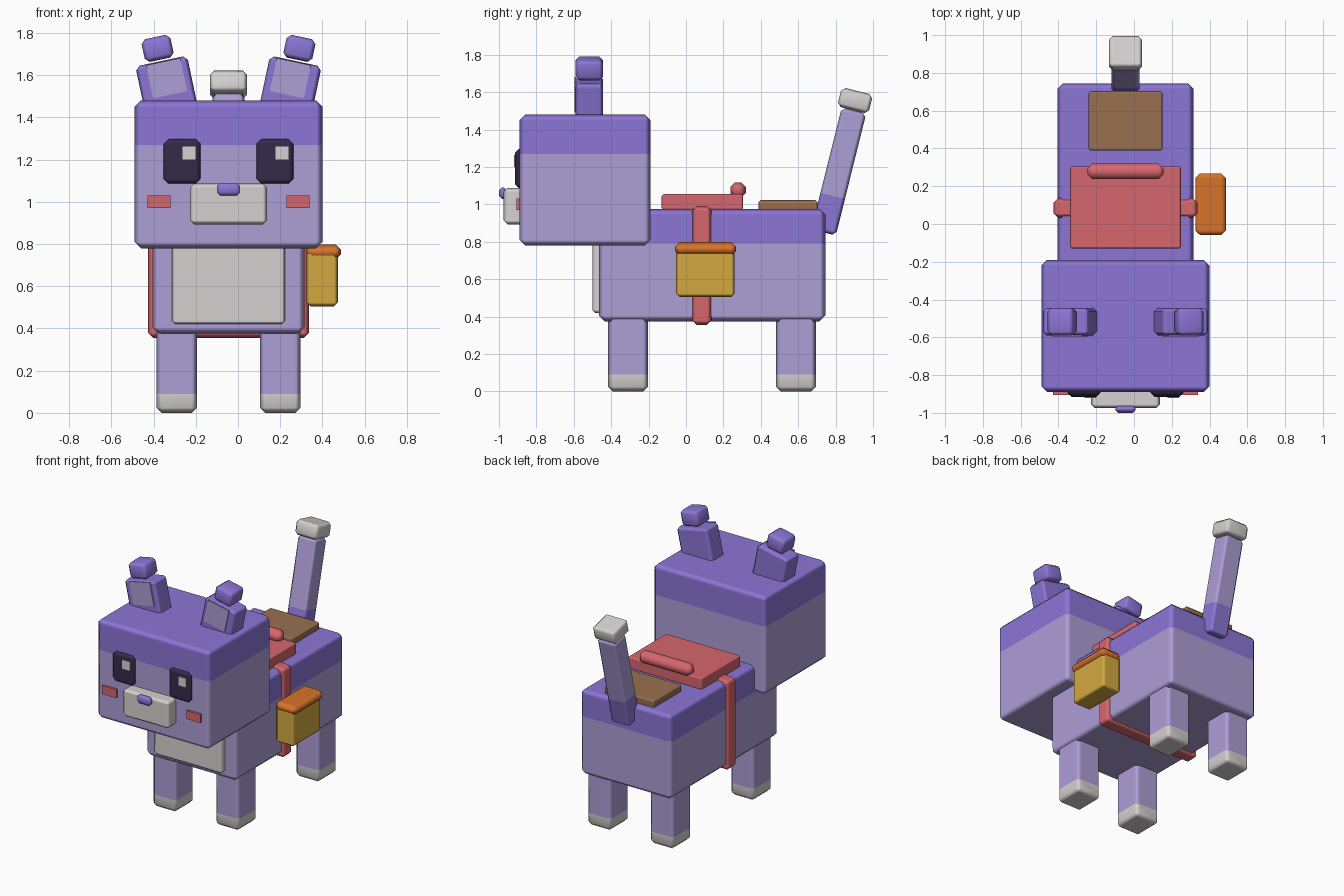
import bpy
import bmesh
from math import radians
from mathutils import Matrix, Vector

old = bpy.data.objects.get("Cube")
if old:
    bpy.data.objects.remove(old, do_unlink=True)

MID = -0.045  # symmetry plane of the animal; the side bag shifts it off centre


def linear(c):
    return c / 12.92 if c <= 0.04045 else ((c + 0.055) / 1.055) ** 2.4


def make_material(name, r, g, b):
    mat = bpy.data.materials.new(name)
    colour = (linear(r), linear(g), linear(b), 1)
    mat.diffuse_color = colour
    mat.use_nodes = True
    for node in mat.node_tree.nodes:
        if node.type == 'BSDF_PRINCIPLED':
            node.inputs["Base Color"].default_value = colour
    return mat


purple = make_material("purple fur", 0.55, 0.46, 0.84)
lavender = make_material("lavender fur", 0.68, 0.62, 0.84)
white = make_material("white fur", 0.84, 0.82, 0.82)
red = make_material("red cloth", 0.84, 0.40, 0.43)
brown = make_material("brown leather", 0.60, 0.44, 0.31)
orange = make_material("orange leather", 0.85, 0.45, 0.16)
yellow = make_material("yellow cloth", 0.83, 0.66, 0.25)
dark = make_material("dark eye", 0.20, 0.17, 0.29)


def block(name, centre, size, mat, bevel=0.02, tilt=0, axis='Y', upper=None, split=0):
    """Chamfered box; faces above local height `split` take the `upper` material."""
    bm = bmesh.new()
    bmesh.ops.create_cube(bm, size=1, matrix=Matrix.Diagonal((*size, 1)))
    if bevel:
        bmesh.ops.bevel(bm, geom=bm.edges[:], offset=bevel, segments=1,
                        affect='EDGES', profile=0.5)
    if upper:
        bmesh.ops.bisect_plane(bm, geom=bm.verts[:] + bm.edges[:] + bm.faces[:],
                               plane_co=(0, 0, split), plane_no=(0, 0, 1))
        for face in bm.faces:
            face.material_index = int(face.calc_center_median().z > split)
    for face in bm.faces:
        face.smooth = bool(bevel)
    bmesh.ops.recalc_face_normals(bm, faces=bm.faces[:])
    mesh = bpy.data.meshes.new(name)
    bm.to_mesh(mesh)
    bm.free()
    mesh.materials.append(mat)
    if upper:
        mesh.materials.append(upper)
    obj = bpy.data.objects.new(name, mesh)
    obj.location = centre
    obj.rotation_euler = Matrix.Rotation(radians(tilt), 3, axis).to_euler()
    bpy.context.collection.objects.link(obj)
    if bevel:
        # keeps the big faces flat and lets only the chamfers blend
        obj.modifiers.new("flat faces", 'WEIGHTED_NORMAL').weight = 100
    return obj


def span(name, x, y, z, mat, bevel=0.02, upper=None, split=0):
    """Upright block given by its (low, high) range on each axis."""
    lo, hi = Vector((x[0], y[0], z[0])), Vector((x[1], y[1], z[1]))
    centre = (lo + hi) / 2
    return block(name, centre, hi - lo, mat, bevel, upper=upper, split=split - centre.z)


def around(x, half):
    return (x - half, x + half)


# Body and head, darker on the back and crown
span("body", around(MID, 0.36), (-0.465, 0.745), (0.375, 0.975), lavender, 0.03, purple, 0.79)
span("head", around(MID, 0.445), (-0.89, -0.19), (0.78, 1.48), lavender, 0.03, purple, 1.27)
span("chest_patch", around(MID, 0.267), (-0.5, -0.4), (0.42, 0.9), white, 0.015)

# Muzzle and nose
span("muzzle", around(MID, 0.182), (-0.975, -0.85), (0.893, 1.087), white, 0.02)
span("nose", around(MID, 0.053), (-1.0, -0.96), (1.03, 1.09), purple, 0.015)

# Parts repeated on both sides
for side, s in (("right", -1), ("left", 1)):
    eye_x = MID + s * 0.22
    span(side + "_eye", around(eye_x, 0.087), (-0.915, -0.85), (1.087, 1.297), dark, 0.022)
    span(side + "_eye_glint", around(eye_x + 0.033, 0.031), (-0.92, -0.9), (1.2, 1.263), white, 0)
    span(side + "_cheek", around(MID + s * 0.329, 0.055), (-0.905, -0.85), (0.97, 1.03), red, 0)

    # Ear: tilted block, inner plate and small tip
    lean = s * 12
    block(side + "_ear", (MID + s * 0.29, -0.517, 1.53), (0.25, 0.145, 0.28), purple, 0.02, lean)
    block(side + "_inner_ear", (MID + s * 0.293, -0.592, 1.586), (0.165, 0.009, 0.16),
          lavender, 0, lean)
    block(side + "_ear_tip", (MID + s * 0.336, -0.517, 1.727), (0.14, 0.145, 0.11),
          purple, 0.02, lean)

    # Legs with white paws
    for end, y in (("front", -0.31), ("back", 0.588)):
        span(side + "_" + end + "_leg", around(MID + s * 0.245, 0.096), around(y, 0.106),
             (0, 0.42), white, 0.025, lavender, 0.09)

# Tail leaning backwards, with a dark root and white tip
block("tail", (MID, 0.817, 1.176), (0.15, 0.135, 0.672), purple, 0.02, -14, 'X', lavender, -0.135)
block("tail_tip", (MID, 0.904, 1.555), (0.176, 0.172, 0.105), white, 0.02, -14, 'X')

# Saddle, bolster, girth strap and rear pad
span("saddle", around(MID, 0.293), (-0.13, 0.305), (0.97, 1.055), red, 0.01)
span("saddle_roll", around(MID, 0.2), (0.237, 0.32), (1.035, 1.118), red, 0.025)
span("girth_strap", around(MID, 0.382), (0.033, 0.137), (0.355, 0.99), red, 0.025)
span("rear_pad", around(MID, 0.195), (0.388, 0.703), (0.96, 1.022), brown, 0.01)

# Side bag with lid
span("bag", (0.325, 0.473), (-0.053, 0.26), (0.505, 0.77), yellow, 0.018)
span("bag_lid", (0.325, 0.487), (-0.058, 0.268), (0.725, 0.798), orange, 0.025)
